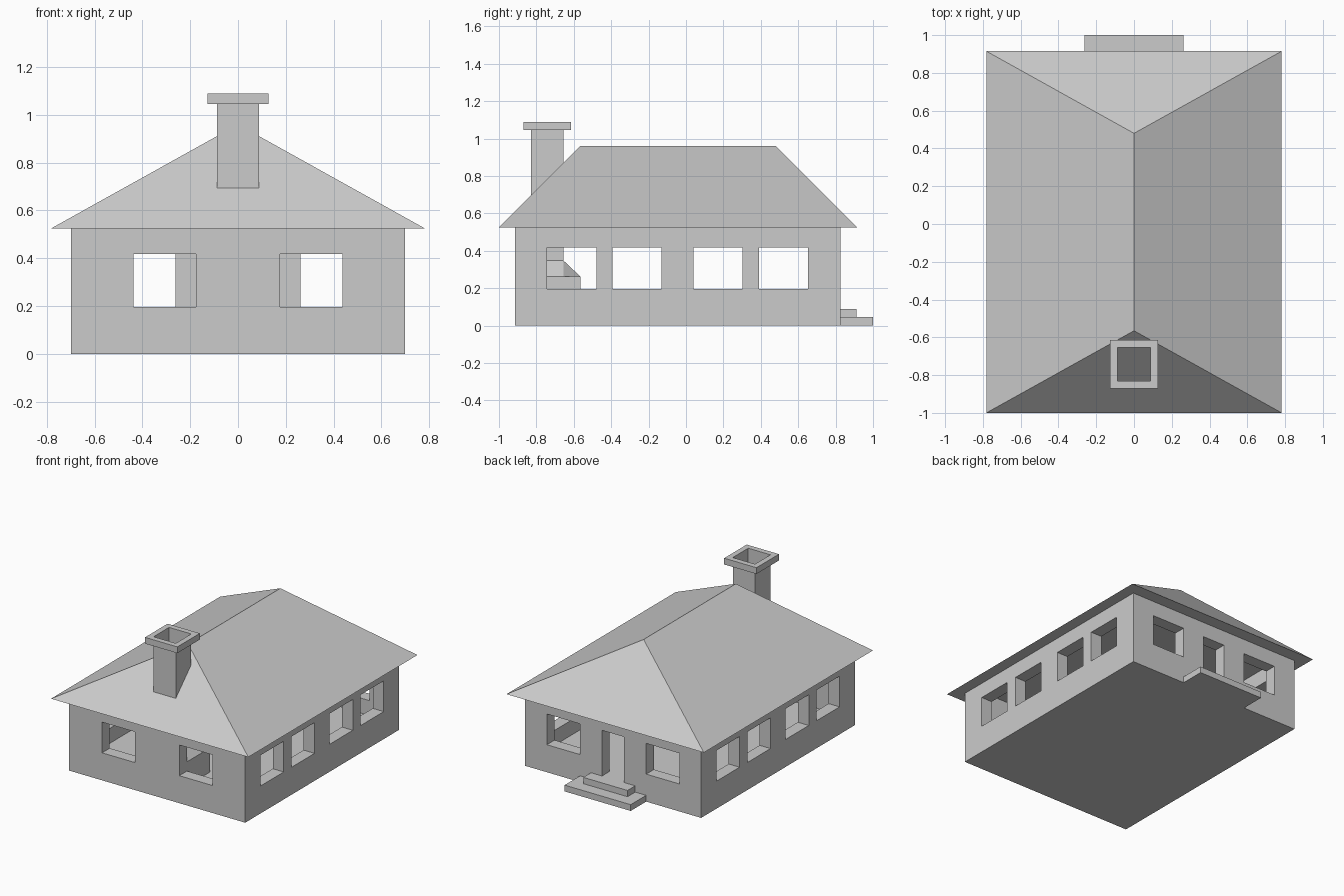
import bpy, bmesh

if "Cube" in bpy.data.objects:
    bpy.data.objects.remove(bpy.data.objects["Cube"])

U = 0.087                      # base module: wall thickness, overhang, step depth
WX, Y0, Y1, EAVE = 0.698, -0.915, 0.825, 0.525
FLOOR = 0.09
CX, CY0, CY1 = 0.088, -0.83, -0.655   # chimney footprint

grey = bpy.data.materials.new("light grey")
grey.diffuse_color = (0.6, 0.6, 0.6, 1)
grey.use_nodes = True
grey.node_tree.nodes["Principled BSDF"].inputs["Base Color"].default_value = grey.diffuse_color


def add(name, bm):
    bmesh.ops.recalc_face_normals(bm, faces=bm.faces)
    me = bpy.data.meshes.new(name)
    bm.to_mesh(me)
    bm.free()
    me.materials.append(grey)
    ob = bpy.data.objects.new(name, me)
    bpy.context.collection.objects.link(ob)
    return ob


def hull(name, pts):
    bm = bmesh.new()
    for p in pts:
        bm.verts.new(p)
    bmesh.ops.convex_hull(bm, input=bm.verts)
    bmesh.ops.dissolve_limit(bm, angle_limit=0.01, verts=bm.verts, edges=bm.edges)
    return add(name, bm)


def box(name, x0, x1, y0, y1, z0, z1):
    return hull(name, [(x, y, z) for x in (x0, x1) for y in (y0, y1) for z in (z0, z1)])


def loop(bm, x, y0, y1, z):
    return [bm.verts.new(p) for p in ((-x, y0, z), (x, y0, z), (x, y1, z), (-x, y1, z))]


def bridge(bm, a, b):
    for i in range(4):
        j = (i + 1) % 4
        bm.faces.new((a[i], a[j], b[j], b[i]))


# Walls: solid block with the room, windows and doorway cut out
walls = box("walls", -WX, WX, Y0, Y1, 0, EAVE)
WZ0, WZ1 = 0.197, 0.417
cuts = [(-WX + U, WX - U, Y0 + U, Y1 - U, FLOOR, 0.7)]
for y in (-0.742, -0.393, 0.04, 0.39):                 # side windows, both walls
    cuts.append((-1, 1, y, y + 0.263, WZ0, WZ1))
for s in (-1, 1):                                      # front and back windows
    xa, xb = sorted((s * 0.175, s * 0.437))
    cuts.append((xa, xb, Y0 - 0.1, Y0 + 0.12, WZ0, WZ1))
    xa, xb = sorted((s * 0.262, s * 0.525))
    cuts.append((xa, xb, Y1 - 0.12, Y1 + 0.1, WZ0, WZ1))
cuts.append((-0.088, 0.088, Y1 - 0.12, Y1 + 0.1, FLOOR, WZ1))   # doorway
cutters = []
for c in cuts:
    cutter = box("cutter", *c)
    cutter.hide_render = True
    cutters.append(cutter)
    mod = walls.modifiers.new("cut", 'BOOLEAN')
    mod.operation, mod.solver, mod.object = 'DIFFERENCE', 'EXACT', cutter
dg = bpy.context.evaluated_depsgraph_get()
cut_mesh = bpy.data.meshes.new_from_object(walls.evaluated_get(dg))
walls.modifiers.clear()
walls.data = cut_mesh
for cutter in cutters:
    bpy.data.objects.remove(cutter)

# Hipped roof
hull("roof", [(x, y, EAVE) for x in (-0.782, 0.782) for y in (-1.0, 0.915)]
     + [(0, -0.565, 0.96), (0, 0.48, 0.96)])

# Chimney shaft: thin open tube
bm = bmesh.new()
bridge(bm, loop(bm, CX, CY0, CY1, 0.345), loop(bm, CX, CY0, CY1, 1.045))
add("chimney_shaft", bm)

# Chimney cap: square ring
bm = bmesh.new()
rings = [loop(bm, CX + g, CY0 - g, CY1 + g, z)
         for g, z in ((0, 1.045), (0.04, 1.045), (0.04, 1.09), (0, 1.09))]
for i in range(4):
    bridge(bm, rings[i], rings[(i + 1) % 4])
add("chimney_cap", bm)

# Fireplace under the shaft, with tapered hood
box("fireplace", -0.175, 0.175, CY0, -0.565, FLOOR, 0.263)
hull("fireplace_hood",
     [(s * x, y, z) for s in (-1, 1) for x, y, z in (
         (0.175, CY0, 0.263), (0.175, CY1, 0.263), (0.088, -0.565, 0.263),
         (CX, CY0, 0.348), (CX, CY1, 0.348))])

# Back door steps
box("lower_step", -0.262, 0.262, Y1, 1.0, 0, 0.045)
box("upper_step", -0.175, 0.175, Y1, 0.912, 0.045, 0.09)
